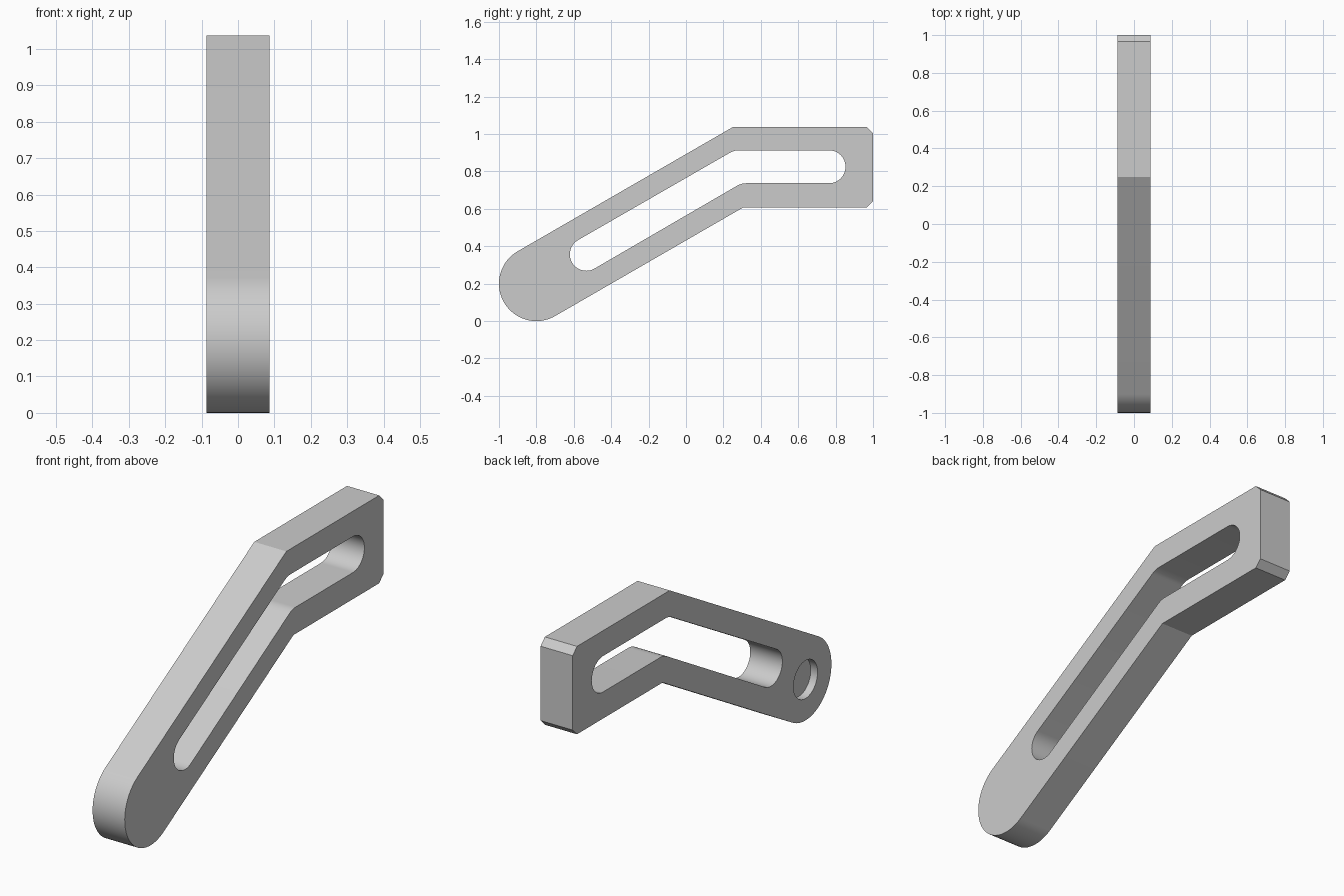
import bpy, bmesh
from math import radians, cos, sin

if "Cube" in bpy.data.objects:
    bpy.data.objects.remove(bpy.data.objects["Cube"], do_unlink=True)

HALF = 0.087  # half thickness of the plate

grey = bpy.data.materials.new("light grey")
grey.use_nodes = True
colour = (0.6, 0.6, 0.6, 1)
grey.diffuse_color = colour
grey.node_tree.nodes["Principled BSDF"].inputs["Base Color"].default_value = colour


def arc(y, z, r, start, end, steps=24):
    """Points on an arc in the side plane, angles in degrees."""
    angles = [radians(start + (end - start) * i / steps) for i in range(steps + 1)]
    return [(y + r * cos(a), z + r * sin(a)) for a in angles]


def prism(name, points, x0, x1):
    """Extrude a side profile along x."""
    bm = bmesh.new()
    face = bm.faces.new([bm.verts.new((x0, y, z)) for y, z in points])
    out = bmesh.ops.extrude_face_region(bm, geom=[face])
    bmesh.ops.translate(bm, vec=(x1 - x0, 0, 0),
                        verts=[v for v in out["geom"] if isinstance(v, bmesh.types.BMVert)])
    bmesh.ops.recalc_face_normals(bm, faces=bm.faces)
    mesh = bpy.data.meshes.new(name)
    bm.to_mesh(mesh)
    bm.free()
    mesh.materials.append(grey)
    obj = bpy.data.objects.new(name, mesh)
    bpy.context.collection.objects.link(obj)
    return obj


# Bent arm: rounded front end, chamfered rear end
arm = prism("bent_arm",
            arc(-0.8, 0.2, 0.2, 120, 300, 40)
            + [(0.305, 0.607), (0.967, 0.607), (1, 0.64),
               (1, 1.004), (0.967, 1.037), (0.25, 1.037)],
            -HALF, HALF)

# Bent slot through the arm, with softened inner bends
slot = prism("slot_cutter",
             arc(-0.533, 0.357, 0.088, 120, 300)
             + arc(0.323, 0.637, 0.1, 120, 90, 5)
             + arc(0.765, 0.825, 0.088, -90, 90)
             + arc(0.284, 0.813, 0.1, 90, 120, 5),
             -0.2, 0.2)

# Shallow round recess in the right face of the front end
recess = prism("recess_cutter", arc(-0.8, 0.2, 0.093, 0, 352.5, 47), -0.2, -HALF + 0.037)

bpy.context.view_layer.objects.active = arm
arm.select_set(True)
for cutter in (slot, recess):
    cutter.hide_render = True
    cut = arm.modifiers.new(cutter.name, "BOOLEAN")
    cut.operation = "DIFFERENCE"
    cut.solver = "EXACT"
    cut.object = cutter
    bpy.ops.object.modifier_apply(modifier=cut.name)
    bpy.data.objects.remove(cutter, do_unlink=True)

bpy.ops.object.shade_smooth_by_angle(angle=radians(25))
